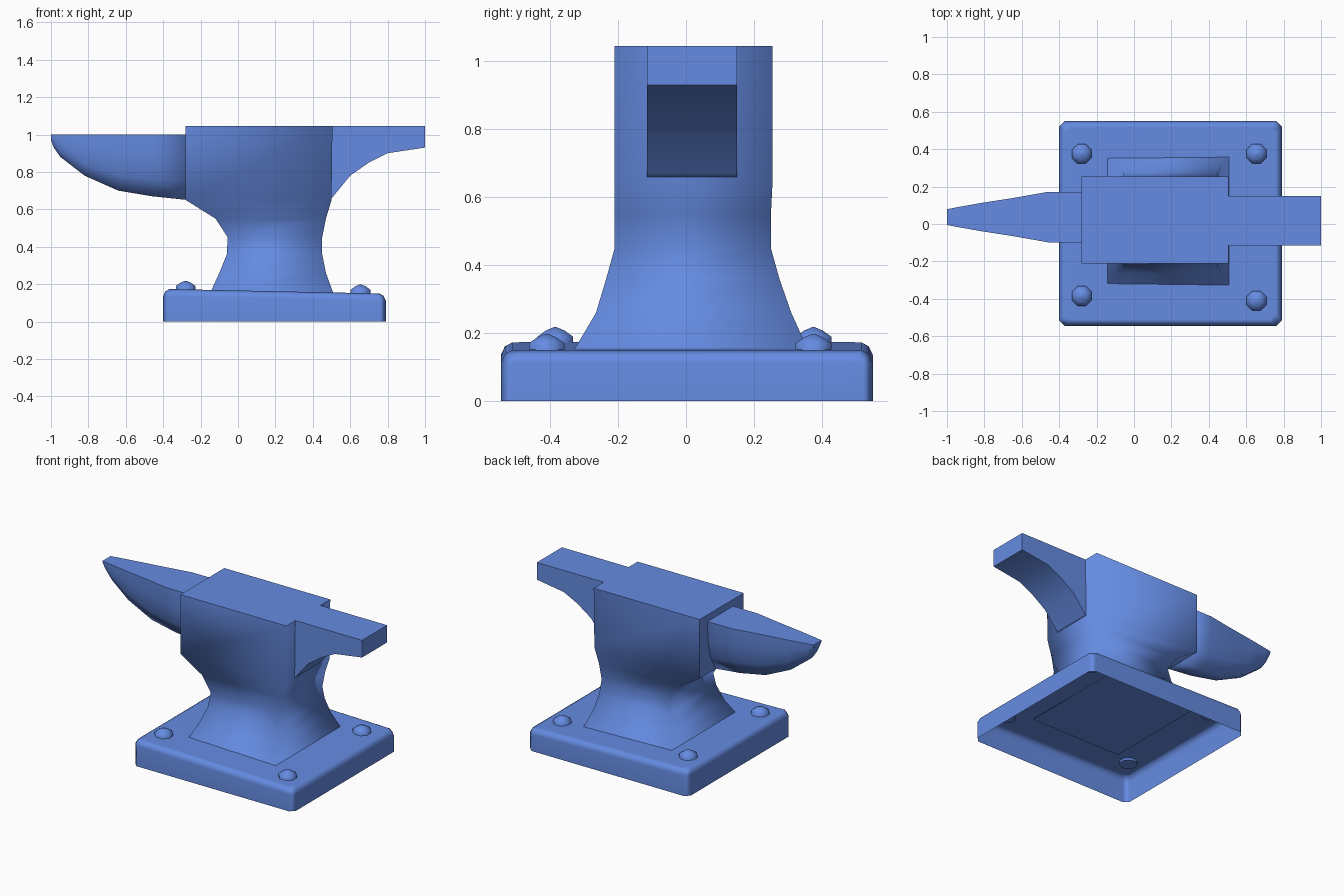
import bpy, bmesh, math

cube = bpy.data.objects.get("Cube")
if cube:
    bpy.data.objects.remove(cube)

blue = bpy.data.materials.new("blue paint")
blue.use_nodes = True
color = (0.13, 0.26, 0.76, 1)
blue.diffuse_color = color
for node in blue.node_tree.nodes:
    if node.type == 'BSDF_PRINCIPLED':
        node.inputs["Base Color"].default_value = color


def loft(name, rings, start=True, end=True, sharp=None):
    """Join equal-length rings of points into a smooth skin with optional caps."""
    bm = bmesh.new()
    loops = [[bm.verts.new(p) for p in ring] for ring in rings]
    count = len(loops[0])
    for a, b in zip(loops, loops[1:]):
        for i in range(count):
            j = (i + 1) % count
            bm.faces.new((a[i], a[j], b[j], b[i]))
    if start:
        bm.faces.new(loops[0][::-1])
    if end:
        bm.faces.new(loops[-1])
    bmesh.ops.remove_doubles(bm, verts=bm.verts, dist=0.0005)
    bmesh.ops.recalc_face_normals(bm, faces=bm.faces)
    for f in bm.faces:
        f.smooth = True
    for e in bm.edges:
        if sharp and sharp(e.verts[0].co, e.verts[1].co):
            e.smooth = False
    mesh = bpy.data.meshes.new(name)
    bm.to_mesh(mesh)
    bm.free()
    mesh.materials.append(blue)
    obj = bpy.data.objects.new(name, mesh)
    bpy.context.collection.objects.link(obj)
    return obj


def plate_top(x):
    return 0.166 - 0.021 * x


# Base plate: hollow shell with chamfered corners and a gently sloping top
def plate_ring(inset, drop, floor=False):
    x0, x1, y0, y1, c = -0.4 + inset, 0.79 - inset, -0.545 + inset, 0.55 - inset, 0.03
    outline = [(x0 + c, y0), (x1 - c, y0), (x1, y0 + c), (x1, y1 - c),
               (x1 - c, y1), (x0 + c, y1), (x0, y1 - c), (x0, y0 + c)]
    return [(x, y, 0 if floor else plate_top(x) - drop) for x, y in outline]


base = loft("base_plate", [plate_ring(0, 0, True), plate_ring(0, 0.038),
                           plate_ring(0.012, 0.012), plate_ring(0.034, 0)], start=False)
base.modifiers.new("Weighted Normals", 'WEIGHTED_NORMAL')

# Body: flared foot, narrow waist and block head (z, left x, right x, front y, back y)
sections = [(0.15, -0.15, 0.51, -0.33, 0.36), (0.26, -0.10, 0.47, -0.265, 0.31),
            (0.36, -0.06, 0.45, -0.235, 0.275), (0.45, -0.055, 0.45, -0.21, 0.25),
            (0.55, -0.12, 0.47, -0.21, 0.25), (0.65, -0.28, 0.50, -0.21, 0.255),
            (1.045, -0.28, 0.505, -0.21, 0.255)]
loft("body", [[(l, f, z), (r, f, z), (r, b, z), (l, b, z)] for z, l, r, f, b in sections],
     sharp=lambda a, b: min(a.z, b.z) > 1 or max(a.z, b.z) < 0.2
     or max(a.x, b.x) < -0.27)

# Heel: square tail with a curved underside (x, underside z)
heel = [(0.49, 0.65), (0.51, 0.67), (0.60, 0.78), (0.70, 0.85), (0.80, 0.90), (1.0, 0.93)]
loft("heel", [[(x, -0.115, z), (x, 0.15, z), (x, 0.15, 1.045), (x, -0.115, 1.045)]
              for x, z in heel],
     sharp=lambda a, b: min(a.z, b.z) > 1 or min(a.x, b.x) > 0.99
     or abs(a.y - b.y) < 0.01)

# Horn: flat top, rounded belly tapering to the tip (x, underside z, half width)
horn = [(-0.27, 0.65, 0.135), (-0.46, 0.67, 0.135), (-0.64, 0.70, 0.103),
        (-0.82, 0.78, 0.075), (-0.95, 0.88, 0.052), (-0.985, 0.93, 0.045), (-1.0, 0.97, 0.042)]
side = [(1, 0), (0.97, 0.35), (0.78, 0.72), (0.35, 1)]
belly = side + [(-w, d) for w, d in reversed(side)]
loft("horn", [[(x, 0.037 + w * half, 1.0 - d * (1.0 - z)) for w, d in belly]
              for x, z, half in horn],
     sharp=lambda a, b: min(a.z, b.z) > 0.999 or max(a.x, b.x) < -0.99)

# Four domed eight-sided bolts
for name, x, y in [("front_right_bolt", -0.28, -0.385), ("front_left_bolt", 0.655, -0.41),
                   ("back_right_bolt", -0.28, 0.375), ("back_left_bolt", 0.655, 0.375)]:
    rings = []
    for r, h in [(0.057, -0.015), (0.057, 0.018), (0.03, 0.036), (0.004, 0.046)]:
        rings.append([(x + r * math.cos(math.tau * (i + 0.5) / 8),
                       y + r * math.sin(math.tau * (i + 0.5) / 8),
                       plate_top(x) + h) for i in range(8)])
    loft(name, rings, sharp=lambda a, b: max(a.z, b.z) < 0.158)
